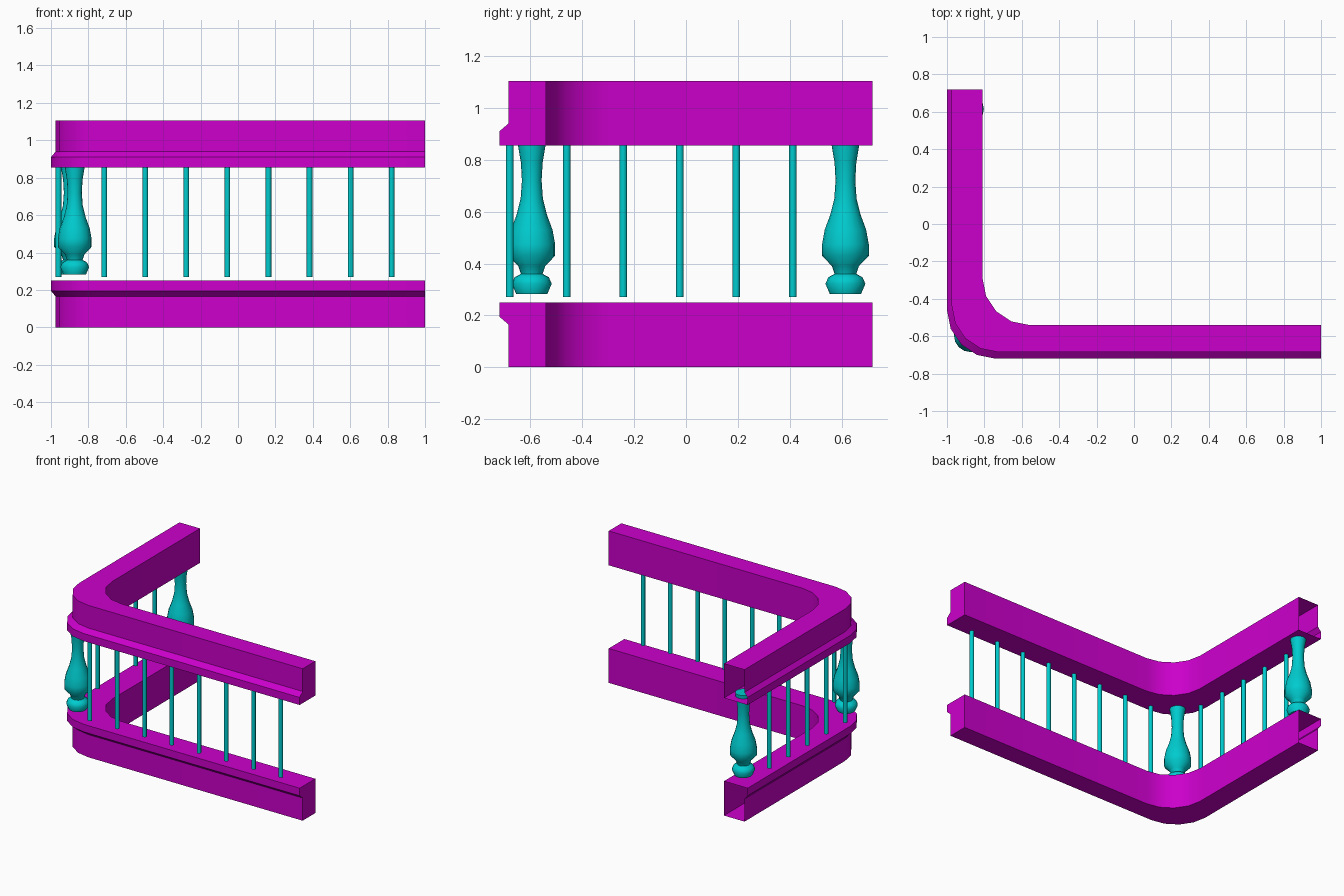
import bpy, bmesh
from math import pi, cos, sin, radians

if "Cube" in bpy.data.objects:
    bpy.data.objects.remove(bpy.data.objects["Cube"])


def material(name, color):
    m = bpy.data.materials.new(name)
    m.diffuse_color = color
    m.use_nodes = True
    m.node_tree.nodes["Principled BSDF"].inputs["Base Color"].default_value = m.diffuse_color
    return m


MAGENTA = material("rail_magenta", (0.6, 0.0, 0.6, 1))
CYAN = material("baluster_cyan", (0.0, 0.6, 0.62, 1))


def finish(name, bm, mat, angle=35):
    me = bpy.data.meshes.new(name)
    bm.to_mesh(me)
    bm.free()
    ob = bpy.data.objects.new(name, me)
    bpy.context.collection.objects.link(ob)
    me.materials.append(mat)
    bpy.ops.object.select_all(action='DESELECT')
    ob.select_set(True)
    bpy.context.view_layer.objects.active = ob
    bpy.ops.object.shade_smooth_by_angle(angle=radians(angle))
    return ob


# Rail edge lines: x of side run, y of front run, corner radius
INNER, BODY, LIP = (-0.81, -0.54, 0.25), (-0.975, -0.685, 0.25), (-1.0, -0.72, 0.26)
PROFILE = [(INNER, 0), (INNER, 0.25), (LIP, 0.25), (LIP, 0.195), (BODY, 0.165), (BODY, 0)]


def rail_path(line):
    x, y, r = line
    arc = [(x + r - r * cos(i * pi / 8), y + r - r * sin(i * pi / 8)) for i in range(5)]
    return [(x, 0.72)] + arc + [(1.0, y)]


def rail(name, flip):
    bm = bmesh.new()
    rows = [[bm.verts.new((x, y, 1.105 - z if flip else z)) for x, y in rail_path(line)]
            for line, z in PROFILE]
    for a, b in zip(rows, rows[1:] + rows[:1]):
        for i in range(len(a) - 1):
            bm.faces.new((a[i], a[i + 1], b[i + 1], b[i]))
    # front run is capped, the side run end is open
    bm.faces.new([r[-1] for r in rows])
    bmesh.ops.recalc_face_normals(bm, faces=bm.faces)
    finish(name, bm, MAGENTA)


def turned(name, x, y, profile, sides):
    bm = bmesh.new()
    rings = [[bm.verts.new((x + r * cos(2 * pi * i / sides), y + r * sin(2 * pi * i / sides), z))
              for i in range(sides)] for r, z in profile]
    for a, b in zip(rings, rings[1:]):
        for i in range(sides):
            j = (i + 1) % sides
            bm.faces.new((a[i], a[j], b[j], b[i]))
    bm.faces.new(rings[0][::-1])
    bm.faces.new(rings[-1])
    finish(name, bm, CYAN, 50)


# Rails
rail("lower_rail", False)
rail("upper_rail", True)

# Turned balusters
VASE = [(0.06, 0.282), (0.077, 0.322), (0.066, 0.347), (0.042, 0.36), (0.052, 0.39), (0.09, 0.43),
        (0.09, 0.475), (0.08, 0.53), (0.058, 0.59), (0.043, 0.65), (0.038, 0.72),
        (0.042, 0.79), (0.053, 0.855), (0.055, 0.88)]
turned("corner_baluster", -0.873, -0.595, VASE, 16)
turned("end_baluster", -0.893, 0.615, VASE, 16)

# Thin bars along the front run and the side run
BAR = [(0.015, 0.27), (0.015, 0.865)]
for i in range(8):
    turned(f"front_bar_{i + 1}", -0.715 + i * 0.2195, -0.68, BAR, 8)
for i in range(5):
    turned(f"side_bar_{i + 1}", -0.96, -0.46 + i * 0.218, BAR, 8)
